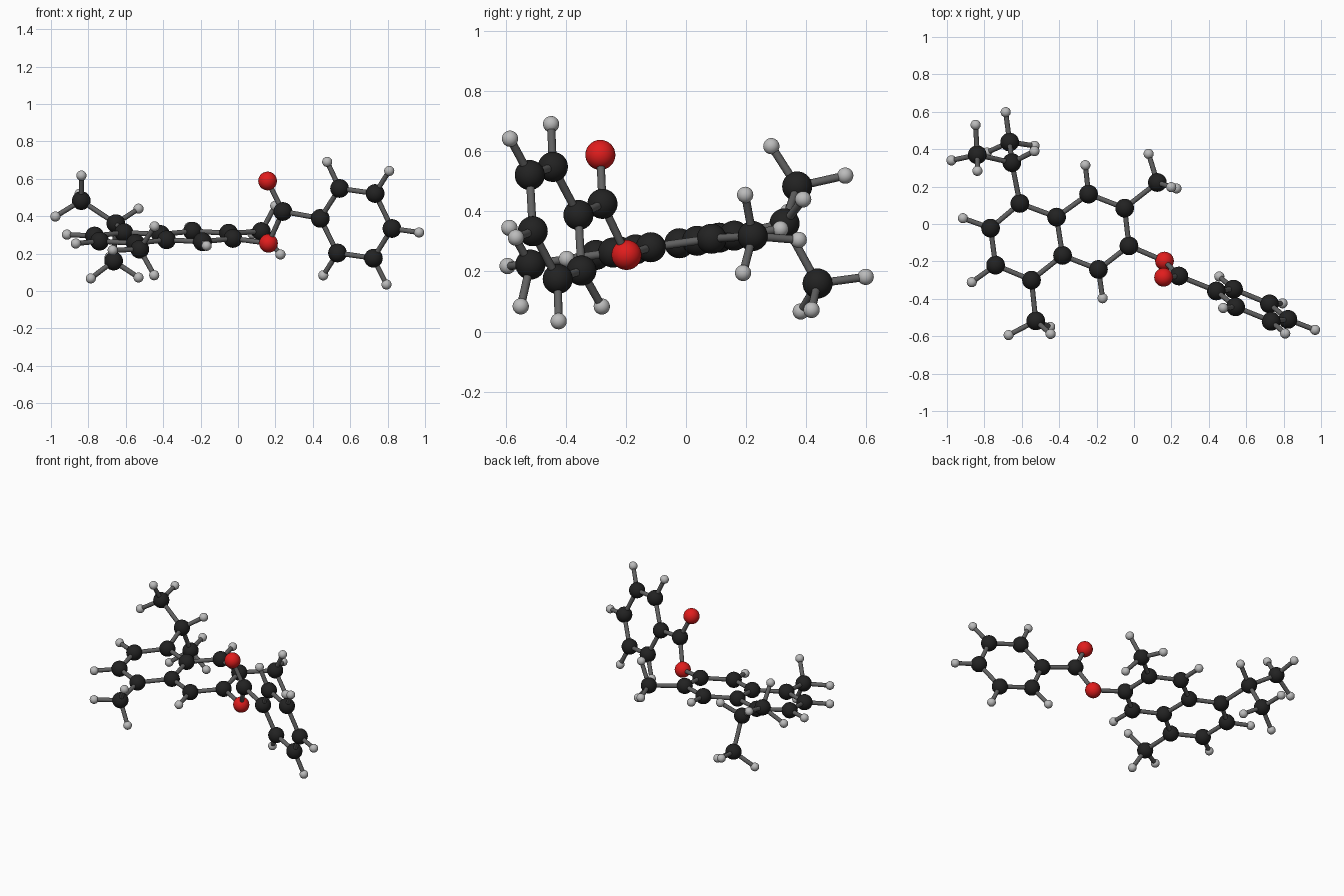
import bpy, bmesh
from mathutils import Vector, Matrix
from itertools import combinations

if "Cube" in bpy.data.objects:
    bpy.data.objects.remove(bpy.data.objects["Cube"])


def material(name, rgb):
    m = bpy.data.materials.new(name)
    m.diffuse_color = (*rgb, 1)
    m.use_nodes = True
    m.node_tree.nodes["Principled BSDF"].inputs["Base Color"].default_value = m.diffuse_color
    return m


MATS = {
    "carbon": material("black", (0.016, 0.016, 0.016)),
    "oxygen": material("red", (0.75, 0.012, 0.012)),
    "hydrogen": material("light_grey", (0.5, 0.5, 0.5)),
    "bond": material("dark_grey", (0.12, 0.12, 0.12)),
}
RADIUS = {"carbon": 0.05, "oxygen": 0.05, "hydrogen": 0.027}
BOND_R = 0.0135


def finish(bm, name, mat):
    for f in bm.faces:
        f.smooth = True
    me = bpy.data.meshes.new(name)
    bm.to_mesh(me)
    bm.free()
    me.materials.append(mat)
    ob = bpy.data.objects.new(name, me)
    bpy.context.collection.objects.link(ob)


def atom(name, kind, p):
    bm = bmesh.new()
    bmesh.ops.create_uvsphere(bm, u_segments=32, v_segments=16, radius=RADIUS[kind],
                              matrix=Matrix.Translation(p))
    finish(bm, name, MATS[kind])


def bond(name, a, b):
    d = b - a
    bm = bmesh.new()
    m = Matrix.Translation((a + b) / 2) @ d.to_track_quat('Z', 'Y').to_matrix().to_4x4()
    bmesh.ops.create_cone(bm, cap_ends=False, segments=16, radius1=BOND_R, radius2=BOND_R,
                          depth=d.length, matrix=m)
    finish(bm, name, MATS["bond"])


# Fused double ring: lies in one gently tilted plane
fused = [Vector((x, y, 0.297 + 0.14 * y)) for x, y in [
    (-.61, .11), (-.767, -.022), (-.74, -.22), (-.548, -.30), (-.382, -.168),
    (-.414, .037), (-.19, -.243), (-.027, -.117), (-.05, .085), (-.243, .16)]]

# Upright single ring
upright = [Vector(p) for p in [
    (.44, -.358, .388), (.543, -.443, .548), (.733, -.52, .521),
    (.823, -.51, .334), (.724, -.427, .175), (.532, -.348, .203)]]

# Side groups: carbon position, then its hydrogens
groups = [
    [(.125, .222, .318), (.199, .197, .455), (.227, .19, .195), (.078, .375, .305)],
    [(-.525, -.518, .223), (-.446, -.588, .345), (-.448, -.55, .084), (-.67, -.594, .218)],
    [(-.653, .328, .36), (-.532, .39, .44)],
    [(-.838, .37, .483), (-.837, .284, .617), (-.847, .53, .519), (-.976, .34, .398)],
    [(-.665, .438, .16), (-.532, .418, .072), (-.787, .382, .067), (-.686, .598, .182)],
]
link_carbon = Vector((.24, -.278, .425))
oxygens = [Vector((.163, -.198, .255)), Vector((.158, -.285, .588))]

carbons = fused + upright + [link_carbon] + [Vector(g[0]) for g in groups]
heavy = carbons + oxygens
bonds = [(a, b) for a, b in combinations(heavy, 2) if (a - b).length < 0.265]

# Hydrogens of the side groups
hydrogens = []
for g in groups:
    for h in g[1:]:
        hydrogens.append(Vector(h))
        bonds.append((Vector(g[0]), Vector(h)))

# Ring hydrogens point away from the two ring neighbours
for c in fused + upright:
    near = [n for n in heavy if 0 < (n - c).length < 0.265]
    if len(near) == 2:
        h = c + (2 * c - near[0] - near[1]).normalized() * 0.157
        hydrogens.append(h)
        bonds.append((c, h))

for kind, points in (("carbon", carbons), ("oxygen", oxygens), ("hydrogen", hydrogens)):
    for i, p in enumerate(points, 1):
        atom(f"{kind}_atom_{i}", kind, p)
for i, (a, b) in enumerate(bonds, 1):
    bond(f"bond_{i}", a, b)
